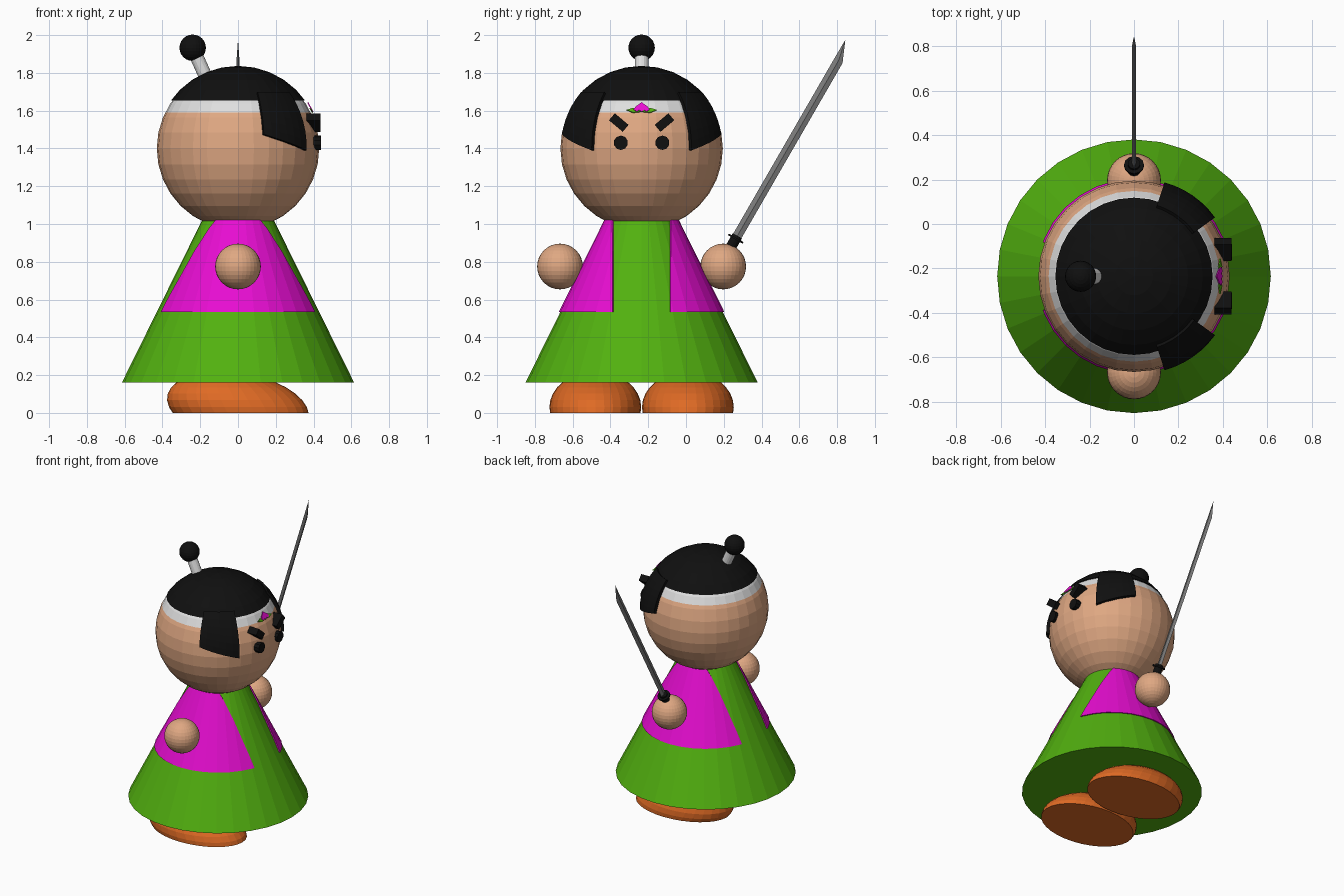
import bpy, bmesh, math
from mathutils import Matrix, Vector

if "Cube" in bpy.data.objects:
    bpy.data.objects.remove(bpy.data.objects["Cube"])

CY = -0.235                    # y of the figure's axis (face looks along +x)
HEAD = Vector((0, CY, 1.4))


def mat(name, rgb):
    m = bpy.data.materials.new(name)
    m.diffuse_color = (*rgb, 1)
    m.use_nodes = True
    m.node_tree.nodes["Principled BSDF"].inputs["Base Color"].default_value = m.diffuse_color
    return m


GREEN = mat("green cloth", (0.085, 0.44, 0.005))
MAGENTA = mat("magenta cloth", (0.80, 0.004, 0.64))
SKIN = mat("skin", (0.74, 0.39, 0.225))
ORANGE = mat("orange shoe", (0.74, 0.145, 0.018))
BLACK = mat("black hair", (0.005, 0.005, 0.005))
WHITE = mat("white band", (0.74, 0.74, 0.74))
STEEL = mat("grey steel", (0.2, 0.2, 0.2))


def finish(name, bm, *mats):
    bmesh.ops.recalc_face_normals(bm, faces=bm.faces)
    me = bpy.data.meshes.new(name)
    bm.to_mesh(me)
    bm.free()
    for m in mats:
        me.materials.append(m)
    ob = bpy.data.objects.new(name, me)
    bpy.context.collection.objects.link(ob)
    return ob


def cut(bm, co, no, clear=False):
    r = bmesh.ops.bisect_plane(bm, geom=bm.verts[:] + bm.edges[:] + bm.faces[:],
                               plane_co=co, plane_no=no, clear_inner=clear)
    if clear:
        bmesh.ops.contextual_create(
            bm, geom=[e for e in r['geom_cut'] if isinstance(e, bmesh.types.BMEdge)])


def sphere_bm(center, r, u=32, v=16):
    bm = bmesh.new()
    bmesh.ops.create_uvsphere(bm, u_segments=u, v_segments=v, radius=r,
                              matrix=Matrix.Translation(center))
    return bm


def rod(name, a, b, r, m, seg=16, r2=None):
    a, b = Vector(a), Vector(b)
    bm = bmesh.new()
    M = Matrix.Translation((a + b) / 2) @ (b - a).to_track_quat('Z', 'Y').to_matrix().to_4x4()
    bmesh.ops.create_cone(bm, cap_ends=True, segments=seg, radius1=r,
                          radius2=r if r2 is None else r2, depth=(b - a).length, matrix=M)
    return finish(name, bm, m)


def plate(name, pts, m, M, depth):
    """Flat outline in local xy, extruded along local z and placed by M."""
    bm = bmesh.new()
    f = bm.faces.new([bm.verts.new((x, y, 0)) for x, y in pts])
    r = bmesh.ops.extrude_face_region(bm, geom=[f], use_keep_orig=True)
    bmesh.ops.translate(bm, vec=(0, 0, depth),
                        verts=[g for g in r['geom'] if isinstance(g, bmesh.types.BMVert)])
    bm.transform(M)
    return finish(name, bm, m)


# Robe: cone with a slightly raised vest on both sides
bm = bmesh.new()
bmesh.ops.create_cone(bm, cap_ends=True, segments=32, radius1=0.615, radius2=0.19, depth=0.86,
                      matrix=Matrix.Translation((0, CY, 0.59)))
cut(bm, (0, 0, 0.535), (0, 0, 1))
for s in (-1, 1):
    cut(bm, (0, CY + s * 0.15, 0), (0, 1, 0))
vest = []
for f in bm.faces:
    c = f.calc_center_median()
    if c.z > 0.535 and abs(c.y - CY) > 0.15 and abs(f.normal.z) < 0.9:
        vest.append(f)
r = bmesh.ops.extrude_face_region(bm, geom=vest)
raised = {g for g in r['geom'] if isinstance(g, bmesh.types.BMVert)}
for v in raised:
    d = Vector((v.co.x, v.co.y - CY, 0))
    v.co += d.normalized() * 0.008
for f in bm.faces:
    f.material_index = int(any(v in raised for v in f.verts))
finish("robe", bm, GREEN, MAGENTA)

# Head with white headband
bm = sphere_bm(HEAD, 0.43)
for z in (1.59, 1.66):
    cut(bm, (0, 0, z), (0, 0, 1))
for f in bm.faces:
    f.material_index = int(1.59 < f.calc_center_median().z < 1.66)
finish("head", bm, SKIN, WHITE)

# Hair cap
bm = sphere_bm(HEAD, 0.437)
cut(bm, (0, 0, 1.655), (0, 0, 1), clear=True)
finish("hair_cap", bm, BLACK)

# Side locks: curved shells hugging the head
for side, s in (("left", 1), ("right", -1)):
    bm = bmesh.new()
    NU, NV = 6, 6
    shells = []
    for rad in (0.42, 0.45):
        rows = []
        for i in range(NU + 1):
            t = i / NU
            row = []
            for j in range(NV + 1):
                k = j / NV
                az = math.radians(36 + 36 * t)
                z0 = 1.39 + 0.085 * t
                h = (z0 + (1.70 - z0) * k - HEAD.z) / 0.45
                c = math.sqrt(1 - h * h)
                row.append(bm.verts.new(HEAD + rad * Vector(
                    (c * math.cos(az), s * c * math.sin(az), h))))
            rows.append(row)
        for i in range(NU):
            for j in range(NV):
                bm.faces.new((rows[i][j], rows[i + 1][j], rows[i + 1][j + 1], rows[i][j + 1]))
        shells.append(rows)
    bmesh.ops.bridge_loops(bm, edges=[e for e in bm.edges if e.is_boundary])
    finish(side + "_side_lock", bm, BLACK)

# Topknot
rod("topknot_tie", (-0.14, CY, 1.71), (-0.225, CY, 1.90), 0.036, WHITE)
finish("topknot_ball", sphere_bm((-0.24, CY, 1.933), 0.07, 24, 12), BLACK)

# Eyes, brows and hands on both sides
for side, s in (("left", 1), ("right", -1)):
    y = CY + s * 0.11
    rod(side + "_eye", (0.38, y, 1.43), (0.44, y, 1.43), 0.038, BLACK, 10)
    bm = bmesh.new()
    bmesh.ops.create_cube(bm, size=1, matrix=Matrix.Translation((0.4, CY + s * 0.121, 1.537))
                          @ Matrix.Rotation(s * math.radians(40), 4, 'X')
                          @ Matrix.Diagonal((0.075, 0.095, 0.048, 1)))
    finish(side + "_brow", bm, BLACK)
    finish(side + "_hand", sphere_bm((0, CY + s * 0.432, 0.775), 0.121), SKIN)

    # Shoe: slanted ellipsoid with a flat sole
    bm = sphere_bm((0, 0, 0), 1)
    for v in bm.verts:
        x, yy, z = v.co
        v.co = (0.365 * x - 0.09 * z, 0.243 * yy + CY + s * 0.245, 0.19 * z + 0.03)
    cut(bm, (0, 0, 0), (0, 0, 1), clear=True)
    finish(side + "_shoe", bm, ORANGE)

# Flower on the headband: leaves and petals on a tilted plane
tilt = math.radians(28)
n = Vector((math.cos(tilt), 0, math.sin(tilt)))
up = Vector((-math.sin(tilt), 0, math.cos(tilt)))
P = Vector((0, CY, 1.6)) + Vector((0.385, 0, 0))
M = Matrix((Vector((0, 1, 0)), up, n)).transposed().to_4x4()
M.translation = P
plate("flower_leaves", [(-0.08, 0.002), (-0.045, -0.014), (0, -0.008), (0.045, -0.014),
                        (0.08, 0.002), (0.045, 0.014), (0, 0.006), (-0.045, 0.014)],
      GREEN, M, 0.006)
M2 = M.copy()
M2.translation = P + n * 0.004
plate("flower_petals", [(-0.042, 0.002), (-0.025, -0.01), (-0.012, 0), (0, -0.012), (0.012, 0),
                        (0.025, -0.01), (0.042, 0.002), (0.03, 0.022), (0.018, 0.03),
                        (0, 0.046), (-0.018, 0.03), (-0.03, 0.022)], MAGENTA, M2, 0.006)

# Sword held in the left hand
d = Vector((0, 0.5, 0.866))
side = Vector((0, 0.866, -0.5))
base = Vector((0, 0.262, 0.92))
rod("sword_handle", base - d * 0.2, base + d * 0.02, 0.028, BLACK, 12)
rod("sword_guard", base - d * 0.002, base + d * 0.008, 0.045, BLACK, 12)
bm = bmesh.new()
rings = []
for t in (0, 1.09):
    c = base + d * t
    rings.append([bm.verts.new(c + off) for off in (
        side * 0.025, Vector((0.008, 0, 0)), side * -0.025, Vector((-0.008, 0, 0)))])
tip = bm.verts.new(base + d * 1.205 - side * 0.024)
for i in range(4):
    k = (i + 1) % 4
    bm.faces.new((rings[0][i], rings[0][k], rings[1][k], rings[1][i]))
    bm.faces.new((rings[1][i], rings[1][k], tip))
bm.faces.new(rings[0])
finish("sword_blade", bm, STEEL)
